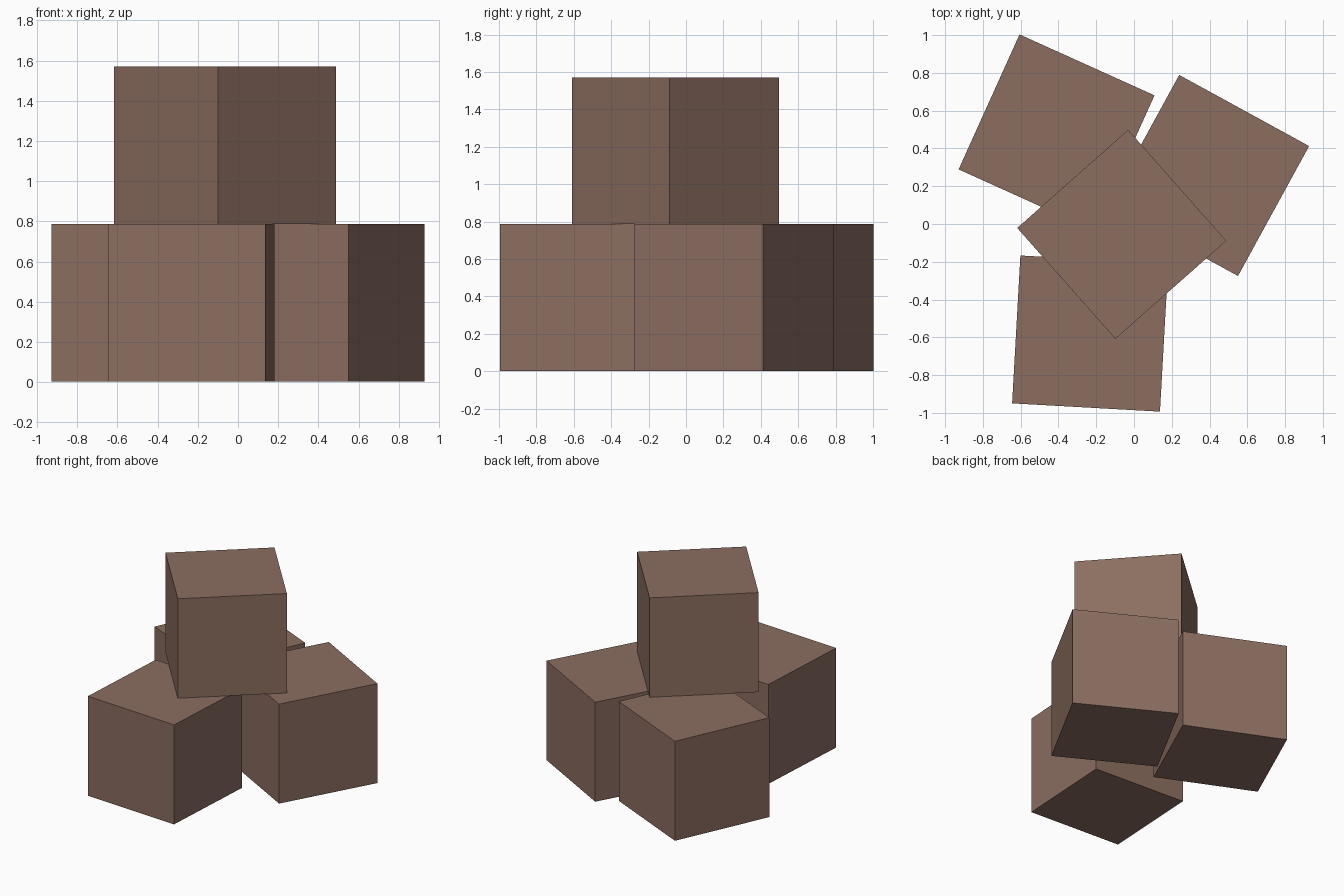
import bpy
import math

if "Cube" in bpy.data.objects:
    bpy.data.objects.remove(bpy.data.objects["Cube"])

SIZE = 0.784

# single brown colour
brown = bpy.data.materials.new("warm brown")
brown.diffuse_color = (0.26, 0.155, 0.118, 1.0)
brown.use_nodes = True
brown.node_tree.nodes["Principled BSDF"].inputs["Base Color"].default_value = brown.diffuse_color


def block(name, x, y, level, angle):
    """A cube standing on the given level, turned about z."""
    bpy.ops.mesh.primitive_cube_add(
        size=SIZE,
        location=(x, y, SIZE * (level + 0.5) + 0.002),
        rotation=(0, 0, math.radians(angle)))
    obj = bpy.context.object
    obj.name = name
    obj.data.materials.append(brown)
    return obj


# three blocks on the ground
block("back_left_block", -0.410, 0.485, 0, -24.3)
block("right_block", 0.395, 0.257, 0, -28.7)
block("front_block", -0.232, -0.580, 0, -3.2)

# one block stacked on top
block("top_block", -0.065, -0.055, 1, -48.5)
